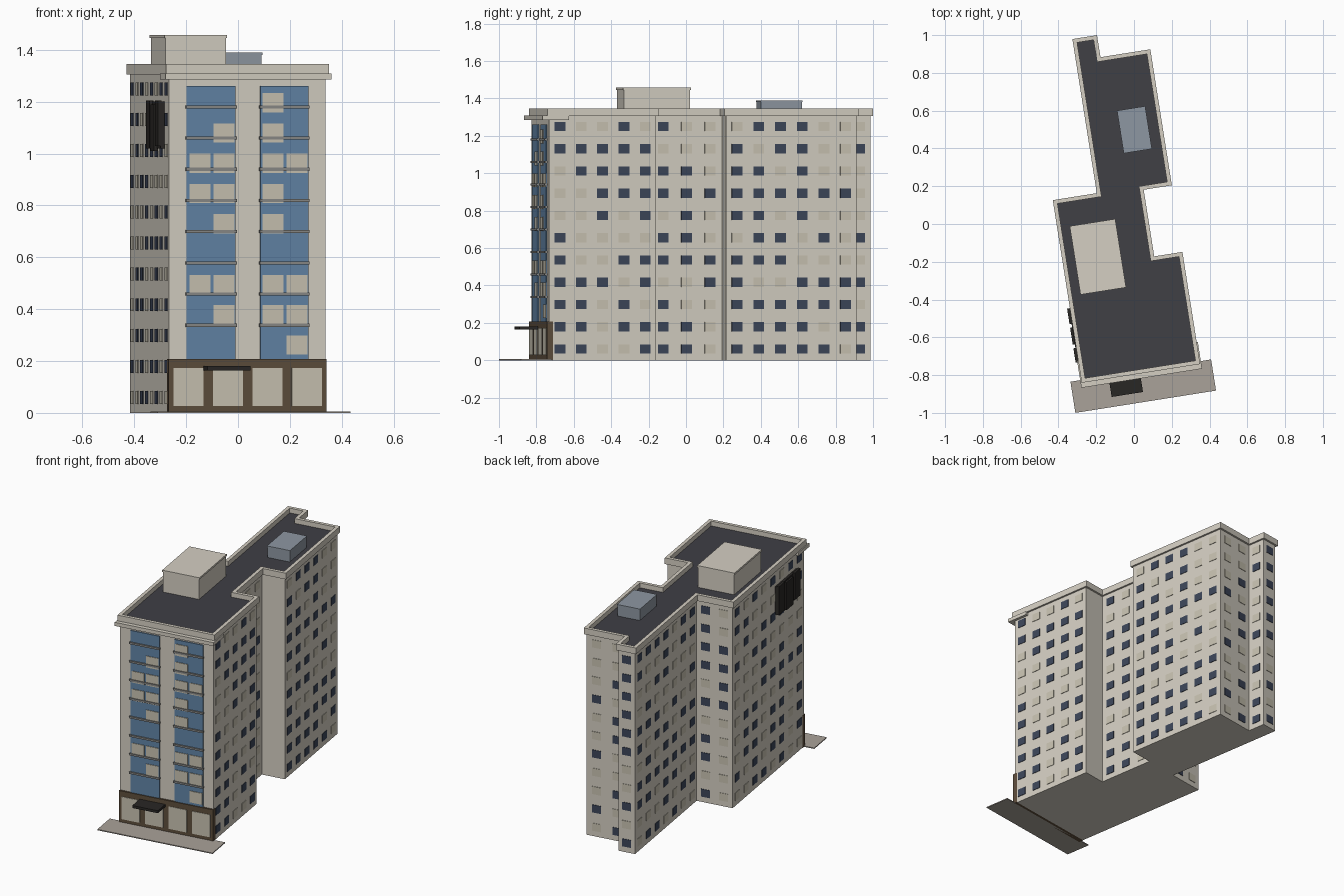
import bpy, bmesh, math, random
from mathutils import Vector

if "Cube" in bpy.data.objects:
    bpy.data.objects.remove(bpy.data.objects["Cube"])

random.seed(4)
TURN = math.radians(9)      # whole building is turned on its plot
TOP, FLOOR = 1.31, 0.119
FRONT = -0.775


def mat(name, rgb):
    m = bpy.data.materials.new(name)
    m.diffuse_color = (*rgb, 1)
    m.use_nodes = True
    m.node_tree.nodes["Principled BSDF"].inputs["Base Color"].default_value = m.diffuse_color
    return m


WALL = mat("beige_wall", (.66, .62, .54))
ROOF = mat("dark_roof", (.05, .05, .06))
GLASS = mat("blue_glass", (.12, .23, .38))
DARK = mat("dark_window", (.045, .06, .1))
LIT = mat("lit_window", (.58, .54, .44))
BROWN = mat("brown_frame", (.11, .075, .045))
BLACK = mat("black_metal", (.022, .02, .018))
PAVE = mat("paving", (.4, .36, .32))
UNIT = mat("metal_unit", (.27, .31, .36))
BAR = mat("grey_bar", (.25, .25, .24))


def finish(name, bm, material):
    bmesh.ops.recalc_face_normals(bm, faces=bm.faces)
    me = bpy.data.meshes.new(name)
    bm.to_mesh(me)
    bm.free()
    me.materials.append(material)
    ob = bpy.data.objects.new(name, me)
    ob.rotation_euler.z = TURN
    bpy.context.collection.objects.link(ob)
    return ob


def boxes(name, material, spans):
    """One object from boxes given as (x0, x1, y0, y1, z0, z1)."""
    bm = bmesh.new()
    for x0, x1, y0, y1, z0, z1 in spans:
        vs = bmesh.ops.create_cube(bm, size=1)["verts"]
        for v in vs:
            v.co = (x1 if v.co.x > 0 else x0,
                    y1 if v.co.y > 0 else y0,
                    z1 if v.co.z > 0 else z0)
    return finish(name, bm, material)


def offset(pts, d):
    """Grow a right-angled counter-clockwise outline by d."""
    out = []
    for i, p in enumerate(pts):
        a = (p - pts[i - 1]).normalized()
        b = (pts[(i + 1) % len(pts)] - p).normalized()
        out.append(p + d * Vector((a.y + b.y, -a.x - b.x)))
    return out


def prism(name, material, pts, z0, z1):
    bm = bmesh.new()
    f = bm.faces.new([bm.verts.new((p.x, p.y, z0)) for p in pts])
    r = bmesh.ops.extrude_face_region(bm, geom=[f])
    up = [v for v in r["geom"] if isinstance(v, bmesh.types.BMVert)]
    bmesh.ops.translate(bm, verts=up, vec=(0, 0, z1 - z0))
    if not any(g.is_valid and all(abs(v.co.z - z0) < 1e-6 for v in g.verts) for g in bm.faces):
        bm.faces.new([v for v in bm.verts if abs(v.co.z - z0) < 1e-6])
    return finish(name, bm, material)


# Main block
outline = [Vector(p) for p in (
    (-.393, FRONT), (.218, FRONT), (.218, -.198), (.067, -.198), (.067, .183),
    (.218, .183), (.218, .888), (-.049, .888), (-.049, 1.006), (-.157, 1.006),
    (-.157, .18), (-.393, .18))]
prism("tower_walls", WALL, outline, 0, TOP)
prism("roof_deck", ROOF, offset(outline, -.004), TOP - .005, TOP + .004)

# Parapet ring
bm = bmesh.new()
loops = [[bm.verts.new((p.x, p.y, z)) for p in offset(outline, d)]
         for d, z in ((.012, TOP - .005), (.012, 1.345), (-.01, 1.345), (-.01, TOP - .005))]
n = len(outline)
for k in range(4):
    a, b = loops[k], loops[(k + 1) % 4]
    for i in range(n):
        j = (i + 1) % n
        bm.faces.new((a[i], a[j], b[j], b[i]))
finish("parapet", bm, WALL)
boxes("front_cornice", WALL, [(-.411, .236, -.813, -.67, 1.285, 1.308)])

# Windows: one evenly spaced grid per wall, blank front and short returns
dark, lit = [], []
for i, p in enumerate(outline):
    if i in (0, 2, 4):
        continue
    q = outline[(i + 1) % n]
    d = q - p
    cols = max(1, round(d.length / FLOOR))
    u = d.normalized()
    w = Vector((u.y, -u.x))
    for c in range(cols):
        m = p + d * (c + .5) / cols
        e, f = m - u * .029 - w * .004, m + u * .029 + w * .003
        for k in range(11):
            z = .06 + k * FLOOR
            (dark if random.random() < .6 else lit).append(
                (min(e.x, f.x), max(e.x, f.x), min(e.y, f.y), max(e.y, f.y), z - .025, z + .025))
boxes("dark_windows", DARK, dark)
boxes("lit_windows", LIT, lit)

# Front glazing strips with floor bars and lit panes
strips = [(-.324, -.134), (-.036, .151)]
boxes("front_glazing", GLASS, [(a, b, FRONT - .006, FRONT + .01, .205, 1.26) for a, b in strips])
boxes("floor_bars", BAR, [(a - .004, b + .004, FRONT - .015, FRONT, .332 + k * .1203, .344 + k * .1203)
                          for a, b in strips for k in range(8)])
panes = ["0001", "0111", "1111", "0000", "0110", "1110", "1111", "0110", "0010"]
pane_x = [-.273, -.179, .012, .107]
boxes("lit_panes", LIT, [(x - .041, x + .041, FRONT - .01, FRONT, .225 + k * .1168, .299 + k * .1168)
                         for k, row in enumerate(panes)
                         for x, on in zip(pane_x, row) if on == "1"])

# Ground-floor shopfront
boxes("shopfront_frame", BROWN, [(-.396, .221, FRONT - .012, FRONT + .02, 0, .208)])
boxes("shopfront_windows", LIT, [(x - .059, x + .059, FRONT - .015, FRONT, .027, .173)
                                 for x in (-.318, -.164, -.010, .144)])
boxes("entrance_canopy", BLACK, [(-.26, -.092, -.886, FRONT, .164, .18)])
boxes("pavement", PAVE, [(-.463, .291, -.939, -.772, 0, .006)])

# Roof structures with thin lids
boxes("stair_penthouse", WALL, [(-.334, -.098, -.321, .038, TOP, 1.447),
                                (-.338, -.094, -.325, .042, 1.445, 1.457)])
boxes("roof_plant_unit", UNIT, [(.008, .153, .381, .604, TOP, 1.383),
                                (.005, .156, .378, .607, 1.38, 1.39)])

# Dark panel on the left wall, with stepped edges
boxes("side_panel", BLACK, [(-.409, -.39, -.672, -.39, 1.02, 1.2),
                            (-.42, -.405, -.677, -.6, 1.03, 1.205),
                            (-.42, -.405, -.58, -.49, 1.01, 1.19),
                            (-.42, -.405, -.47, -.387, 1.02, 1.205)])
